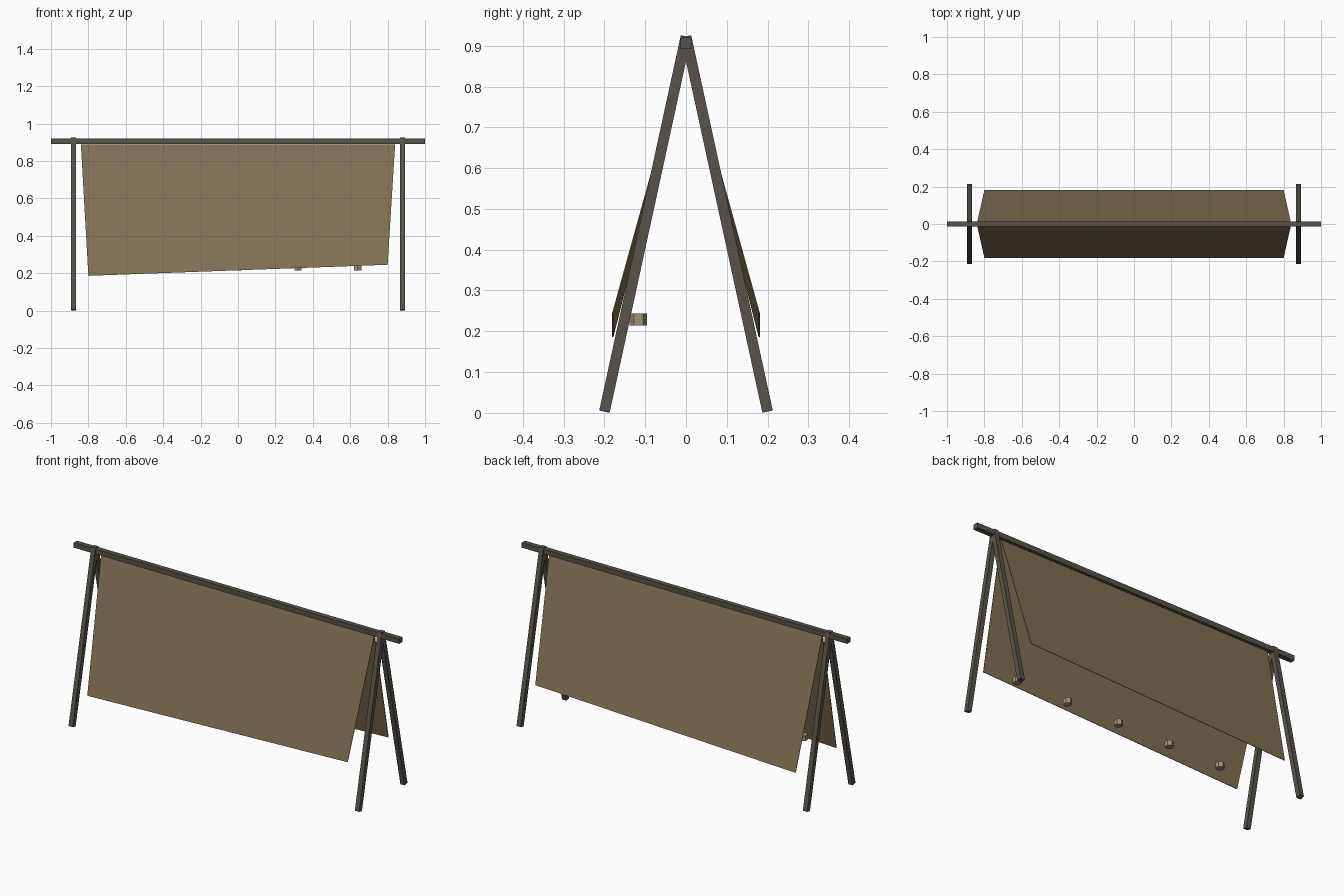
import bpy, bmesh, math
from mathutils import Vector

if "Cube" in bpy.data.objects:
    bpy.data.objects.remove(bpy.data.objects["Cube"])


def material(name, rgb):
    m = bpy.data.materials.new(name)
    m.diffuse_color = (*rgb, 1)
    m.use_nodes = True
    m.node_tree.nodes["Principled BSDF"].inputs["Base Color"].default_value = m.diffuse_color
    return m


WOOD = material("dark weathered wood", (0.098, 0.088, 0.069))
CLOTH = material("tan canvas", (0.223, 0.168, 0.089))
STONE = material("pale stone", (0.35, 0.295, 0.19))


def finish(name, bm, mat):
    bmesh.ops.recalc_face_normals(bm, faces=bm.faces)
    me = bpy.data.meshes.new(name)
    bm.to_mesh(me)
    bm.free()
    me.materials.append(mat)
    ob = bpy.data.objects.new(name, me)
    bpy.context.collection.objects.link(ob)
    return ob


def bar(name, a, b, width, mat):
    # square bar between two points
    a, b = Vector(a), Vector(b)
    bm = bmesh.new()
    bmesh.ops.create_cube(bm, size=1)
    d = (b - a).normalized()
    side = Vector((1, 0, 0)) if abs(d.x) < 0.5 else Vector((0, 1, 0))
    up = d.cross(side)
    for v in bm.verts:
        v.co = (a + b) / 2 + side * v.co.x * width + up * v.co.y * width + (b - a) * v.co.z
    return finish(name, bm, mat)


# ridge pole
bar("ridge_pole", (-1, 0, 0.906), (1, 0, 0.906), 0.028, WOOD)

# crossed legs at both ends
for x, end in ((-0.88, "left"), (0.88, "right")):
    for s, face in ((-1, "front"), (1, "back")):
        bar(f"{face}_{end}_leg", (x, s * 0.2, 0.003), (x, 0, 0.923), 0.026, WOOD)

# canvas panels with a slanted lower hem
for s, face in ((-1, "front"), (1, "back")):
    bm = bmesh.new()
    rim = []
    for y in (0, s * 0.003):
        rim.append([bm.verts.new(p) for p in (
            (-0.84, y, 0.888), (0.84, y, 0.888),
            (0.80, s * 0.178 + y, 0.245), (-0.80, s * 0.178 + y, 0.186))])
    bm.faces.new(rim[0])
    bm.faces.new(rim[1])
    for i in range(4):
        j = (i + 1) % 4
        bm.faces.new((rim[0][i], rim[0][j], rim[1][j], rim[1][i]))
    finish(f"{face}_canvas", bm, CLOTH)

# hexagonal hem weights inside the front panel
for i in range(5):
    bm = bmesh.new()
    bmesh.ops.create_cone(bm, cap_ends=True, segments=6, radius1=0.022, radius2=0.022, depth=0.029)
    on_y = max(v.co.y for v in bm.verts) > 0.021
    if not on_y:
        for v in bm.verts:
            v.co.x, v.co.y = v.co.y, v.co.x
    ob = finish(f"hem_weight_{i + 1}", bm, STONE)
    ob.location = (-0.64 + 0.32 * i, -0.117, 0.229)
